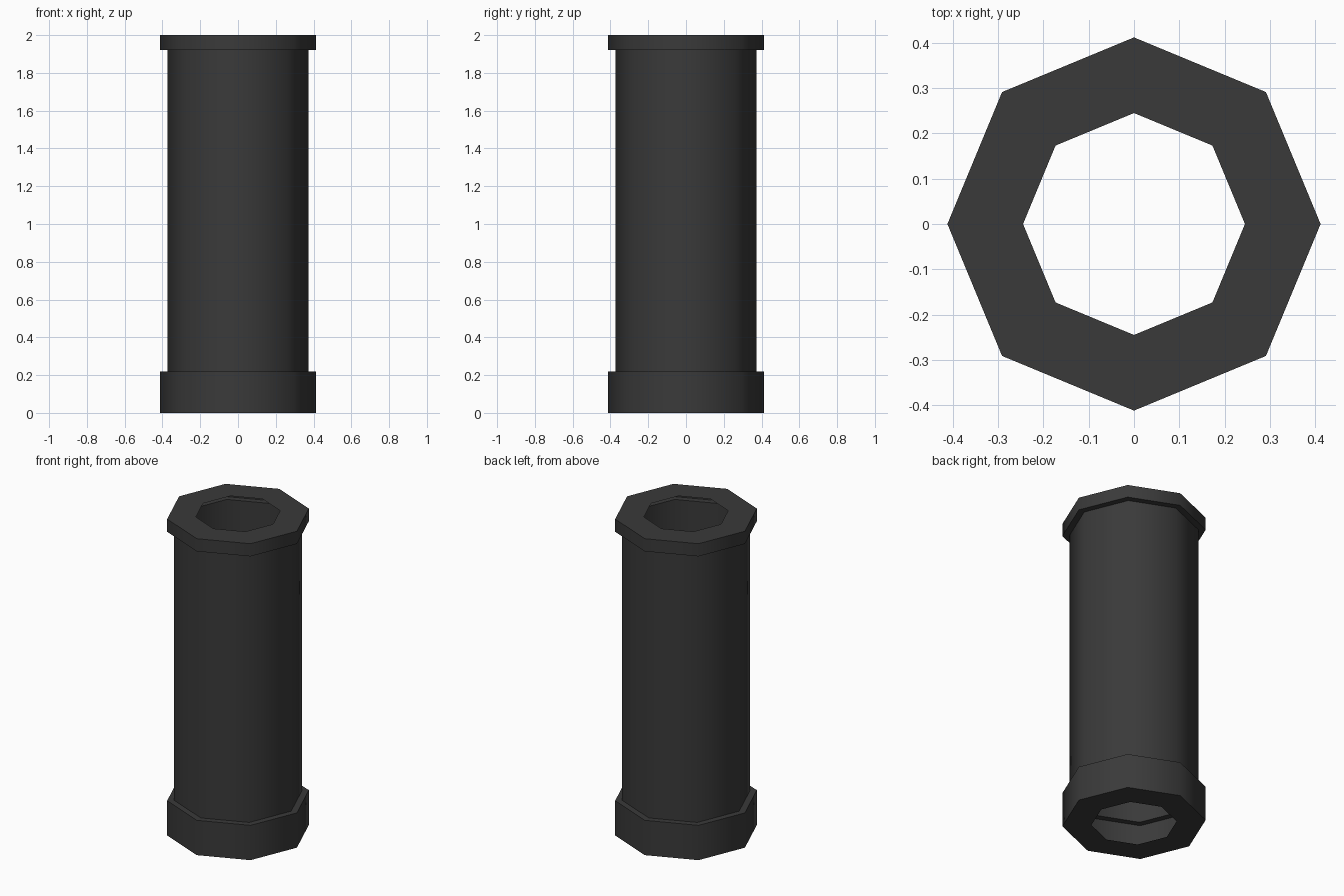
import bpy, bmesh, math

if "Cube" in bpy.data.objects:
    bpy.data.objects.remove(bpy.data.objects["Cube"])

SIDES = 8

mat = bpy.data.materials.new("dark grey")
mat.diffuse_color = (0.042, 0.042, 0.042, 1)
mat.use_nodes = True
mat.node_tree.nodes["Principled BSDF"].inputs["Base Color"].default_value = mat.diffuse_color

# Hollow thin-walled pipe: (radius, height) outline from bottom hole to top hole
profile = [
    (0.245, 0.0), (0.412, 0.0),      # bottom ring
    (0.412, 0.22), (0.372, 0.22),    # lower collar
    (0.372, 1.92), (0.412, 1.92),    # body and upper collar underside
    (0.412, 2.0), (0.245, 2.0),      # upper collar and top ring
]

bm = bmesh.new()
rings = []
for r, z in profile:
    rings.append([bm.verts.new((r * math.cos(i * math.tau / SIDES),
                                r * math.sin(i * math.tau / SIDES), z))
                  for i in range(SIDES)])
for lower, upper in zip(rings, rings[1:]):
    for i in range(SIDES):
        j = (i + 1) % SIDES
        bm.faces.new((lower[i], lower[j], upper[j], upper[i]))

mesh = bpy.data.meshes.new("octagonal_pipe")
bm.to_mesh(mesh)
bm.free()
mesh.materials.append(mat)
pipe = bpy.data.objects.new("octagonal_pipe", mesh)
bpy.context.collection.objects.link(pipe)

# Smooth around the sides, sharp at the collar steps
bpy.context.view_layer.objects.active = pipe
pipe.select_set(True)
bpy.ops.object.shade_smooth_by_angle(angle=math.radians(60))
